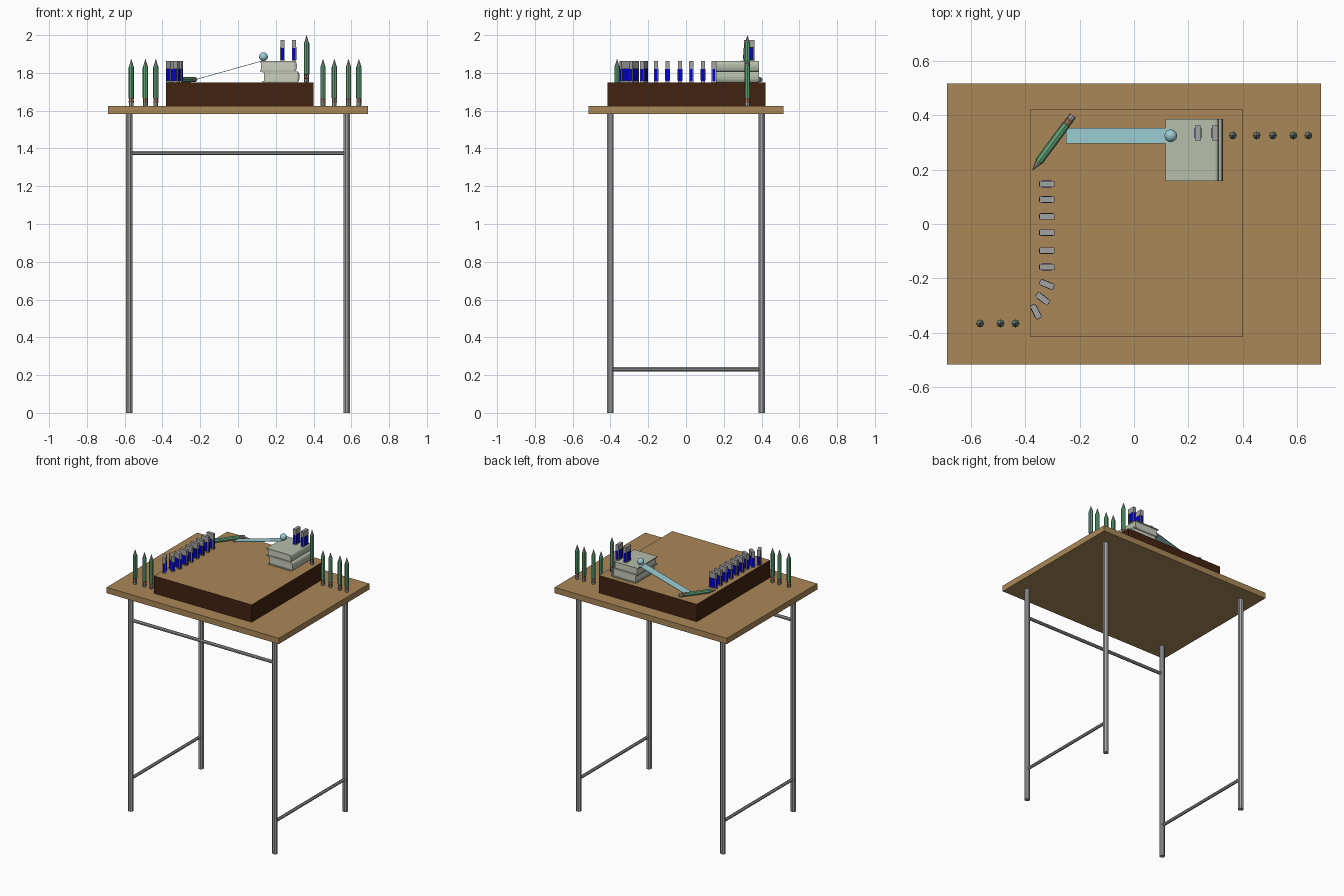
import bpy, bmesh, math
from mathutils import Matrix, Vector

if "Cube" in bpy.data.objects:
    bpy.data.objects.remove(bpy.data.objects["Cube"])


def mat(name, r, g, b):
    m = bpy.data.materials.new(name)
    m.diffuse_color = (r, g, b, 1)
    m.use_nodes = True
    m.node_tree.nodes["Principled BSDF"].inputs["Base Color"].default_value = m.diffuse_color
    return m


TAN = mat("tan_wood", 0.40, 0.245, 0.095)
BROWN = mat("dark_brown", 0.055, 0.016, 0.005)
GREY = mat("grey_metal", 0.36, 0.36, 0.37)
GREEN = mat("pencil_green", 0.12, 0.37, 0.19)
FERRULE = mat("copper_brown", 0.30, 0.16, 0.09)
CYAN = mat("pale_cyan", 0.32, 0.60, 0.64)
SAGE = mat("sage_cover", 0.47, 0.52, 0.41)
PAGES = mat("paper", 0.60, 0.62, 0.52)
BLUE = mat("strong_blue", 0.0, 0.0, 0.70)
BLACK = mat("black", 0.01, 0.01, 0.012)


def finish(name, bm, mats, matrix=None):
    bmesh.ops.recalc_face_normals(bm, faces=bm.faces)
    me = bpy.data.meshes.new(name)
    bm.to_mesh(me)
    bm.free()
    for m in mats:
        me.materials.append(m)
    ob = bpy.data.objects.new(name, me)
    bpy.context.collection.objects.link(ob)
    if matrix is not None:
        ob.matrix_world = matrix
    return ob


def add_box(bm, lo, hi, mi=0):
    size = [h - l for l, h in zip(lo, hi)]
    mid = [(h + l) / 2 for l, h in zip(lo, hi)]
    before = set(bm.faces)
    bmesh.ops.create_cube(bm, size=1, matrix=Matrix.Translation(mid) @ Matrix.Diagonal((*size, 1)))
    for f in set(bm.faces) - before:
        f.material_index = mi


def box(name, lo, hi, m):
    bm = bmesh.new()
    add_box(bm, lo, hi)
    return finish(name, bm, [m])


def lathe(bm, rings, sides):
    """Rings of (radius, z, material of the band above)."""
    loops = []
    for r, z, _ in rings:
        loops.append([bm.verts.new((r * math.cos(2 * math.pi * i / sides),
                                    r * math.sin(2 * math.pi * i / sides), z)) for i in range(sides)])
    for k in range(len(rings) - 1):
        for i in range(sides):
            j = (i + 1) % sides
            f = bm.faces.new((loops[k][i], loops[k][j], loops[k + 1][j], loops[k + 1][i]))
            f.material_index = rings[k][2]
    bm.faces.new(loops[0][::-1]).material_index = rings[0][2]
    bm.faces.new(loops[-1]).material_index = rings[-1][2]


def rod(name, a, b, r, m):
    a, b = Vector(a), Vector(b)
    d = b - a
    bm = bmesh.new()
    lathe(bm, [(r, 0, 0), (r, d.length, 0)], 8)
    rot = d.to_track_quat('Z', 'Y').to_matrix().to_4x4()
    turn = Matrix.Rotation(math.pi / 8, 4, 'Z')
    return finish(name, bm, [m], Matrix.Translation(a) @ rot @ turn)


# Table
TOP, DECK = 1.624, 1.75
box("tabletop", (-0.687, -0.516, 1.582), (0.687, 0.516, TOP), TAN)
LX, LY = 0.575, 0.40
for sx in (-1, 1):
    for sy in (-1, 1):
        rod("table_leg", (sx * LX, sy * LY, 0), (sx * LX, sy * LY, 1.583), 0.0185, GREY)
    rod("side_rail", (sx * LX, -LY, 0.231), (sx * LX, LY, 0.231), 0.0115, GREY)
rod("front_rail", (-LX, -LY, 1.375), (LX, -LY, 1.375), 0.0115, GREY)

# Raised block with a tan top face
block = box("raised_block", (-0.38, -0.415, TOP), (0.40, 0.42, DECK), BROWN)
block.data.materials.append(TAN)
for p in block.data.polygons:
    p.material_index = 1 if p.normal.z > 0.5 else 0


# Pencils: eraser, ferrule, body, tip
def pencil(name, matrix):
    bm = bmesh.new()
    lathe(bm, [(0.011, 0, 0), (0.0125, 0.003, 0), (0.0125, 0.018, 1), (0.0135, 0.019, 1),
               (0.0135, 0.028, 0), (0.0125, 0.031, 1), (0.0135, 0.042, 2),
               (0.0145, 0.043, 2), (0.0145, 0.205, 2), (0.0105, 0.216, 0), (0.0008, 0.249, 0)], 8)
    finish(name, bm, [GREY, FERRULE, GREEN], matrix)


for x in (-0.565, -0.49, -0.435):
    pencil("standing_pencil", Matrix.Translation((x, -0.365, TOP)))
for x in (0.45, 0.51, 0.585, 0.64):
    pencil("standing_pencil", Matrix.Translation((x, 0.325, TOP)))
pencil("block_pencil", Matrix.Translation((0.363, 0.325, DECK)))
lying = Vector((-0.148, -0.2, 0)).to_track_quat('Z', 'Y').to_matrix().to_4x4()
pencil("lying_pencil", Matrix.Translation((-0.224, 0.398, DECK + 0.0145)) @ lying)


# Upright tiles: grey body, coloured panels on the lower part
def tile(x, y, z, deg):
    bm = bmesh.new()
    w, d, h = 0.0275, 0.011, 0.112
    add_box(bm, (-w, -d, 0), (w, d, h))
    add_box(bm, (-w - 0.0008, -d * 0.7, 0.006), (w + 0.0008, d * 0.7, 0.07), 1)
    add_box(bm, (-w * 0.85, -d - 0.0006, 0.006), (w * 0.85, d + 0.0006, 0.074), 2)
    add_box(bm, (-w * 0.65, -d - 0.0012, 0.010), (w * 0.65, d + 0.0012, 0.070), 1)
    finish("upright_tile", bm, [GREY, BLUE, BLACK],
           Matrix.Translation((x, y, z)) @ Matrix.Rotation(math.radians(deg), 4, 'Z'))


for y in (0.147, 0.09, 0.028, -0.032, -0.098, -0.158):
    tile(-0.32, y, DECK, 0)
tile(-0.32, -0.222, DECK, -22)
tile(-0.335, -0.274, DECK, -38)
tile(-0.36, -0.322, DECK, -63)
for x in (0.235, 0.297):
    tile(x, 0.334, 1.863, 90)


# Books: wrapped cover profile with a rounded spine on the right, pages inside
def book(x0, x1, y0, y1, z0, z1):
    t, mid, hz = 0.007, (z0 + z1) / 2, (z1 - z0) / 2
    bulge = 0.012

    def side(inset):
        h = hz - inset
        arc = [(x1 - bulge + (bulge - inset) * math.cos(a), mid + h * math.sin(a))
               for a in (math.pi * (i / 8 - 0.5) for i in range(9))]
        return [(x0, mid - h)] + arc + [(x0, mid + h)]
    outer, inner = side(0), side(t)
    bm = bmesh.new()
    rows = [[bm.verts.new((x, y, z)) for x, z in pts] for y in (y0, y1) for pts in (outer, inner)]
    oa, ia, ob, ib = rows
    for i in range(len(outer) - 1):
        bm.faces.new((oa[i], oa[i + 1], ob[i + 1], ob[i]))
        bm.faces.new((ia[i], ia[i + 1], ib[i + 1], ib[i]))
        bm.faces.new((oa[i], oa[i + 1], ia[i + 1], ia[i]))
        bm.faces.new((ob[i], ob[i + 1], ib[i + 1], ib[i]))
    for i in (0, -1):
        bm.faces.new((oa[i], ob[i], ib[i], ia[i]))
    finish("book_cover", bm, [SAGE])
    box("book_pages", (x0 + 0.007, y0 + 0.006, z0 + t - 0.001),
        (x1 - bulge, y1 - 0.006, z1 - t + 0.001), PAGES)


book(0.130, 0.326, 0.158, 0.386, DECK, 1.808)
book(0.116, 0.312, 0.158, 0.386, 1.808, 1.863)

# Ramp strip and ball
a, b = Vector((-0.249, 0.324, 1.758)), Vector((0.130, 0.324, 1.864))
d = b - a
bm = bmesh.new()
add_box(bm, (0, -0.029, -0.0015), (d.length, 0.029, 0.0015))
finish("ramp_strip", bm, [CYAN], Matrix.Translation(a) @ Matrix.Rotation(-math.atan2(d.z, d.x), 4, 'Y'))
bm = bmesh.new()
bmesh.ops.create_uvsphere(bm, u_segments=24, v_segments=14, radius=0.023)
for f in bm.faces:
    f.smooth = True
finish("ball", bm, [CYAN], Matrix.Translation((0.135, 0.324, 1.886)))
